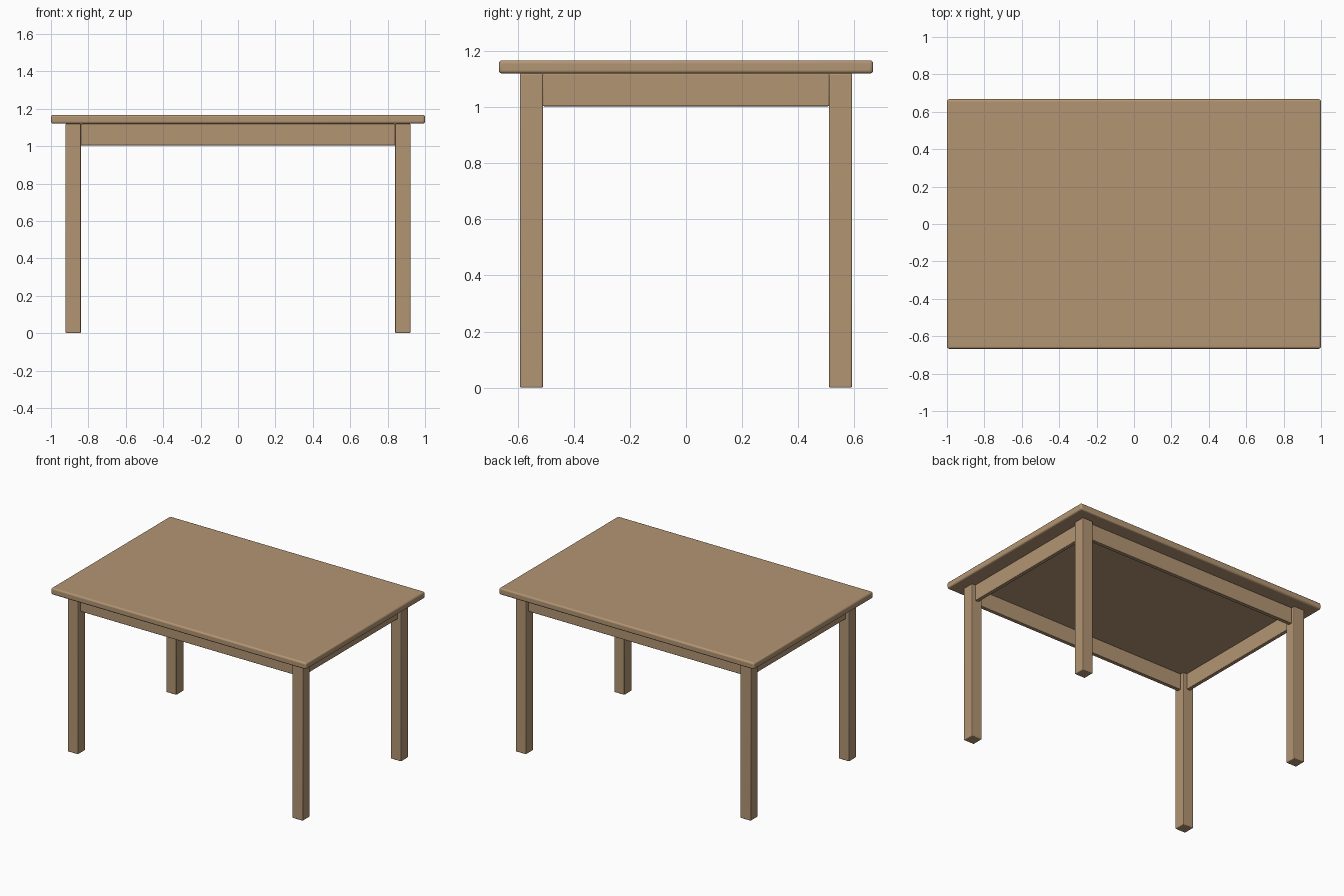
import bpy

if "Cube" in bpy.data.objects:
    bpy.data.objects.remove(bpy.data.objects["Cube"])

wood = bpy.data.materials.new("light brown wood")
wood.diffuse_color = (0.45, 0.30, 0.17, 1.0)
wood.use_nodes = True
wood.node_tree.nodes["Principled BSDF"].inputs["Base Color"].default_value = wood.diffuse_color


def box(name, lo, hi, bevel):
    """Softly rounded box between two corners."""
    bpy.ops.mesh.primitive_cube_add(size=1, location=[(a + b) / 2 for a, b in zip(lo, hi)])
    ob = bpy.context.object
    ob.name = name
    ob.scale = [b - a for a, b in zip(lo, hi)]
    bpy.ops.object.transform_apply(location=False, rotation=False, scale=True)
    ob.data.materials.append(wood)
    mod = ob.modifiers.new("rounded edges", 'BEVEL')
    mod.width = bevel
    mod.segments = 3
    bpy.ops.object.shade_smooth_by_angle()
    return ob


TOP_Z, HEIGHT = 1.12, 1.167      # underside and top of the tabletop
LX0, LX1 = 0.84, 0.922           # leg extent in x
LY0, LY1 = 0.51, 0.592           # leg extent in y
A0, A1 = 0.028, 0.055            # apron extent outward from the leg's inner face

# Tabletop
box("tabletop", (-1, -0.667, TOP_Z), (1, 0.667, HEIGHT), 0.011)

# Legs
for sx, side in ((-1, "left"), (1, "right")):
    for sy, end in ((-1, "front"), (1, "back")):
        xs = sorted((sx * LX0, sx * LX1))
        ys = sorted((sy * LY0, sy * LY1))
        box(f"{end}_{side}_leg", (xs[0], ys[0], 0), (xs[1], ys[1], TOP_Z), 0.005)

# Long aprons
for s, name in ((-1, "front"), (1, "back")):
    ys = sorted((s * (LY0 + A0), s * (LY0 + A1)))
    box(f"{name}_apron", (-LX0, ys[0], 1.003), (LX0, ys[1], TOP_Z), 0.004)

# Short aprons
for s, name in ((-1, "left"), (1, "right")):
    xs = sorted((s * (LX0 + A0), s * (LX0 + A1)))
    box(f"{name}_apron", (xs[0], -LY0, 1.003), (xs[1], LY0, TOP_Z), 0.004)
